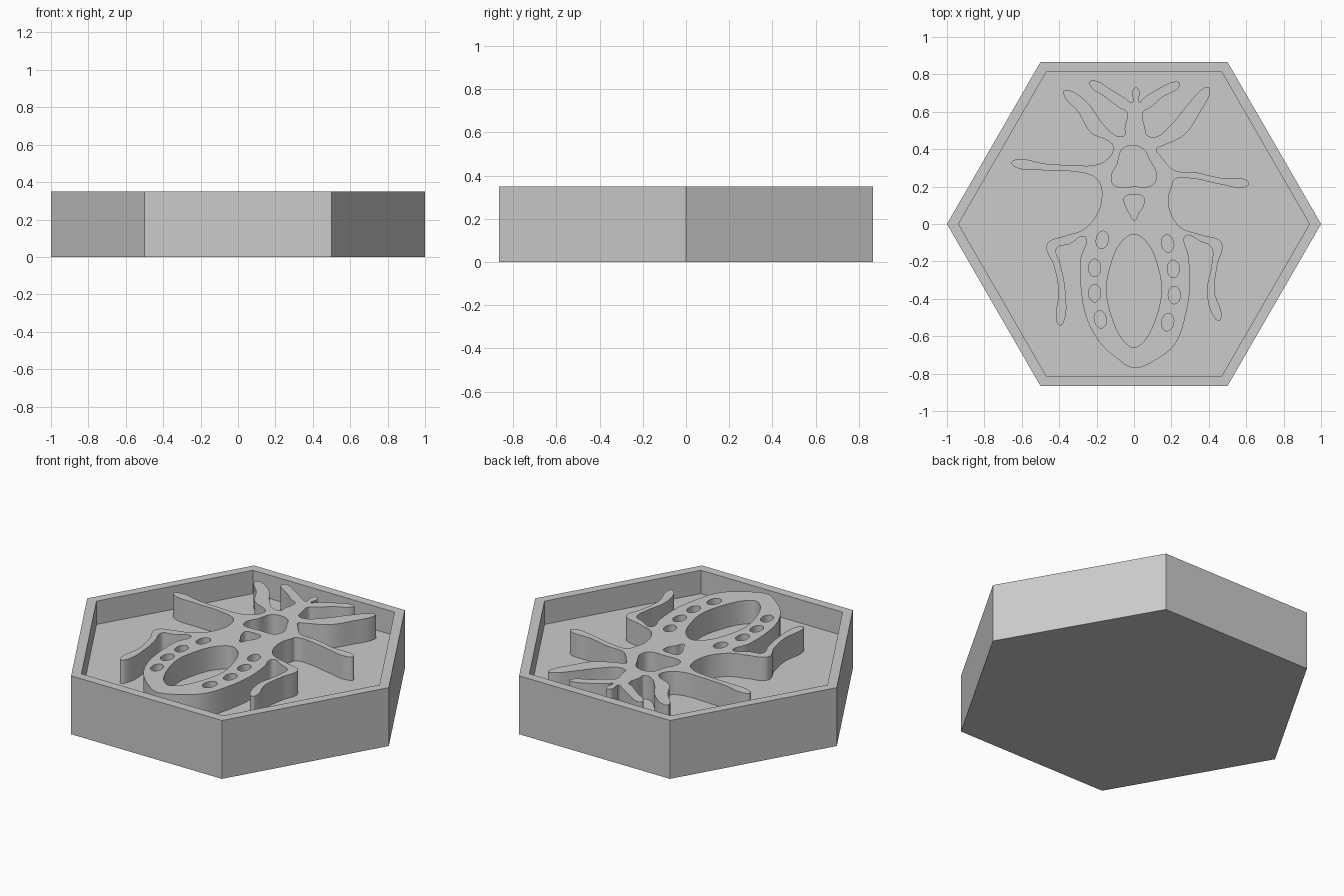
import bpy
import bmesh
from math import cos, sin, tau, radians
from mathutils import Vector
from mathutils.geometry import interpolate_bezier

default_cube = bpy.data.objects.get("Cube")
if default_cube:
    bpy.data.objects.remove(default_cube, do_unlink=True)

TOP, FLOOR = .35, .21
OUTER, INNER = 1, .938

# Single plain material
grey = bpy.data.materials.new("light_grey")
grey.use_nodes = True
grey.diffuse_color = (.6, .6, .6, 1)
grey.node_tree.nodes["Principled BSDF"].inputs["Base Color"].default_value = grey.diffuse_color


def hexagon_ring(bm, radius, height):
    angles = [tau * side / 6 for side in range(6)]
    return [bm.verts.new((radius * cos(a), radius * sin(a), height)) for a in angles]


def build_tray():
    """Hexagonal tray: a solid base with a thin raised rim."""
    bm = bmesh.new()
    profile = [(OUTER, 0), (OUTER, TOP), (INNER, TOP), (INNER, FLOOR)]
    rings = [hexagon_ring(bm, radius, height) for radius, height in profile]
    for lower, upper in zip(rings, rings[1:]):
        for side in range(6):
            following = (side + 1) % 6
            bm.faces.new((lower[side], lower[following], upper[following], upper[side]))
    bm.faces.new(rings[0])
    bm.faces.new(rings[-1])
    bmesh.ops.recalc_face_normals(bm, faces=bm.faces)
    mesh = bpy.data.meshes.new("hexagonal_tray")
    bm.to_mesh(mesh)
    bm.free()
    mesh.materials.append(grey)
    tray = bpy.data.objects.new("hexagonal_tray", mesh)
    bpy.context.collection.objects.link(tray)


def limb(*stations):
    """Outline of a limb from root to tip; each station is x, y, half width."""
    centres = [Vector((x, y)) for x, y, width in stations]
    left, right = [], []
    last = len(centres) - 1
    for index, (centre, station) in enumerate(zip(centres, stations)):
        before = centres[max(index - 1, 0)]
        after = centres[min(index + 1, last)]
        along = (after - before).normalized()
        across = Vector((-along.y, along.x)) * station[2]
        left.append(centre + across)
        right.append(centre - across)
    tip = centres[-1] + along * stations[-1][2]
    return left + [tip] + right[::-1]


def smooth_loop(points, steps=6):
    """Closed smooth line through the given points."""
    points = [Vector((p[0], p[1], 0)) for p in points]
    count = len(points)
    tangents = []
    for i, here in enumerate(points):
        arriving = (here - points[i - 1]).normalized()
        leaving = (points[(i + 1) % count] - here).normalized()
        tangents.append((arriving + leaving).normalized())
    line = []
    for i, start in enumerate(points):
        j = (i + 1) % count
        end = points[j]
        reach = (end - start).length / 3
        piece = interpolate_bezier(start, start + tangents[i] * reach,
                                   end - tangents[j] * reach, end, steps + 1)
        line.extend(piece[:-1])
    return line


def oval(x, y, tilt):
    """Small oval spot, leaning by tilt degrees."""
    lean = radians(tilt)
    spot = []
    for step in range(8):
        u = .032 * cos(tau * step / 8)
        v = .047 * sin(tau * step / 8)
        spot.append((x + u * cos(lean) - v * sin(lean), y + u * sin(lean) + v * cos(lean)))
    return spot


# Limbs
horn = limb((.01, .65, .02), (.01, .71, .02))
left_antenna = limb((.06, .64, .03), (.14, .7, .025), (.23, .745, .018))
right_antenna = limb((-.06, .645, .03), (-.14, .7, .025), (-.22, .75, .02))
left_front_leg = limb((.13, .44, .03), (.24, .51, .045), (.325, .625, .038), (.39, .715, .02))
right_front_leg = limb((-.105, .45, .025), (-.2, .515, .04), (-.275, .625, .035), (-.36, .7, .02))
left_middle_leg = limb((.215, .262, .025), (.32, .26, .018), (.46, .23, .017), (.595, .217, .02))
right_middle_leg = limb((-.215, .285, .03), (-.32, .297, .017), (-.48, .305, .018),
                        (-.635, .325, .02))
left_hind_leg = limb((.28, -.05, .015), (.365, -.078, .018), (.44, -.11, .03),
                     (.43, -.22, .015), (.41, -.36, .02), (.45, -.5, .018))
right_hind_leg = limb((-.27, -.052, .02), (-.355, -.085, .025), (-.44, -.12, .028),
                      (-.41, -.22, .018), (-.385, -.36, .018), (-.395, -.525, .018))

# Body edges between the limbs
left_head = [(.05, .6), (.06, .51), (.07, .475)]
right_head = [(-.05, .475), (-.05, .51), (-.04, .6)]
left_neck = [(.12, .4), (.145, .36)]
right_neck = [(-.15, .34), (-.11, .4)]
left_waist = [(.205, .21), (.185, .14), (.2, .05), (.25, -.02)]
right_waist = [(-.205, .04), (-.175, .12), (-.18, .21)]
abdomen = [(.29, -.165), (.3, -.315), (.28, -.47), (.22, -.64), (.11, -.73), (0, -.77),
           (-.09, -.72), (-.185, -.63), (-.255, -.5), (-.285, -.335), (-.285, -.18)]

outline = (horn + left_antenna + left_head + left_front_leg + left_neck
           + left_middle_leg + left_waist + left_hind_leg + abdomen
           + right_hind_leg + right_waist + right_middle_leg + right_neck
           + right_front_leg + right_head + right_antenna)

# Openings through the body
thorax_opening = [(-.05, .41), (0, .42), (.05, .4), (.085, .34), (.12, .26), (.1, .21),
                  (0, .2), (-.11, .21), (-.12, .26), (-.09, .32), (-.07, .39)]
waist_opening = [(-.05, .145), (0, .155), (.05, .145), (.05, .1), (.025, .06),
                 (0, .02), (-.02, .05), (-.05, .11)]
half_shell = [(0, -.055), (.07, -.1), (.13, -.24), (.147, -.36), (.11, -.52),
              (.05, -.63), (0, -.66)]
shell_opening = half_shell + [(-x, y) for x, y in half_shell[-2:0:-1]]
spots = [oval(-.17, -.085, -10), oval(-.21, -.235, 0), oval(-.21, -.37, 0), oval(-.18, -.51, 10),
         oval(.18, -.105, 10), oval(.21, -.24, 0), oval(.215, -.38, 0), oval(.18, -.525, -10)]


def build_beetle():
    """Raised beetle relief with openings down to the tray floor."""
    curve = bpy.data.curves.new("beetle_relief", "CURVE")
    curve.dimensions = "2D"
    curve.fill_mode = "BOTH"
    curve.extrude = (TOP - FLOOR) / 2
    for points in [outline, thorax_opening, waist_opening, shell_opening] + spots:
        line = smooth_loop(points)
        spline = curve.splines.new("POLY")
        spline.points.add(len(line) - 1)
        for target, point in zip(spline.points, line):
            target.co = (point.x, point.y, 0, 1)
        spline.use_cyclic_u = True
    curve.materials.append(grey)
    beetle = bpy.data.objects.new("beetle_relief", curve)
    beetle.location.z = (TOP + FLOOR) / 2
    bpy.context.collection.objects.link(beetle)

    # Turn the curve into a welded mesh with crisp top edges
    bpy.ops.object.select_all(action="DESELECT")
    beetle.select_set(True)
    bpy.context.view_layer.objects.active = beetle
    bpy.ops.object.convert(target="MESH")
    mesh = bpy.context.object.data
    bm = bmesh.new()
    bm.from_mesh(mesh)
    bmesh.ops.remove_doubles(bm, verts=bm.verts, dist=.0001)
    bmesh.ops.recalc_face_normals(bm, faces=bm.faces)
    bm.to_mesh(mesh)
    bm.free()
    bpy.ops.object.shade_smooth_by_angle(angle=radians(35))


build_tray()
build_beetle()
